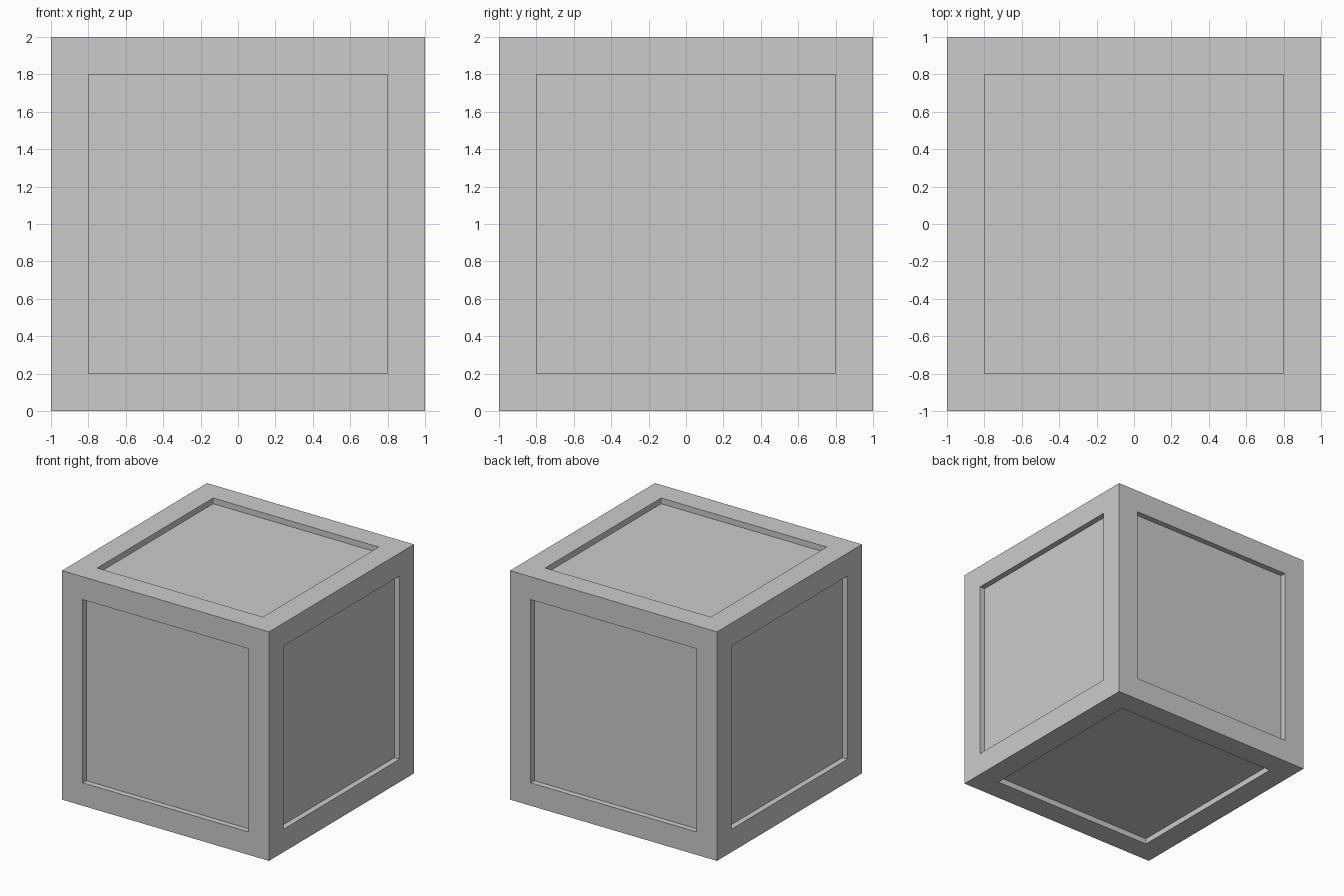
import bpy, bmesh
from mathutils import Matrix

if "Cube" in bpy.data.objects:
    bpy.data.objects.remove(bpy.data.objects["Cube"])

FRAME, DEPTH = 0.2, 0.05

# Crate: cube with a recessed square panel on every side
bm = bmesh.new()
bmesh.ops.create_cube(bm, size=2, matrix=Matrix.Translation((0, 0, 1)))
panels = bm.faces[:]
bmesh.ops.inset_individual(bm, faces=panels, thickness=FRAME, use_even_offset=True)

# Sink each panel straight inwards
for panel in panels:
    normal = panel.normal.copy()
    floor = bmesh.ops.extrude_discrete_faces(bm, faces=[panel])["faces"][0]
    bmesh.ops.translate(bm, verts=floor.verts[:], vec=-normal * DEPTH)
bmesh.ops.recalc_face_normals(bm, faces=bm.faces[:])

mesh = bpy.data.meshes.new("panelled_crate")
bm.to_mesh(mesh)
bm.free()
bpy.context.collection.objects.link(bpy.data.objects.new("panelled_crate", mesh))
